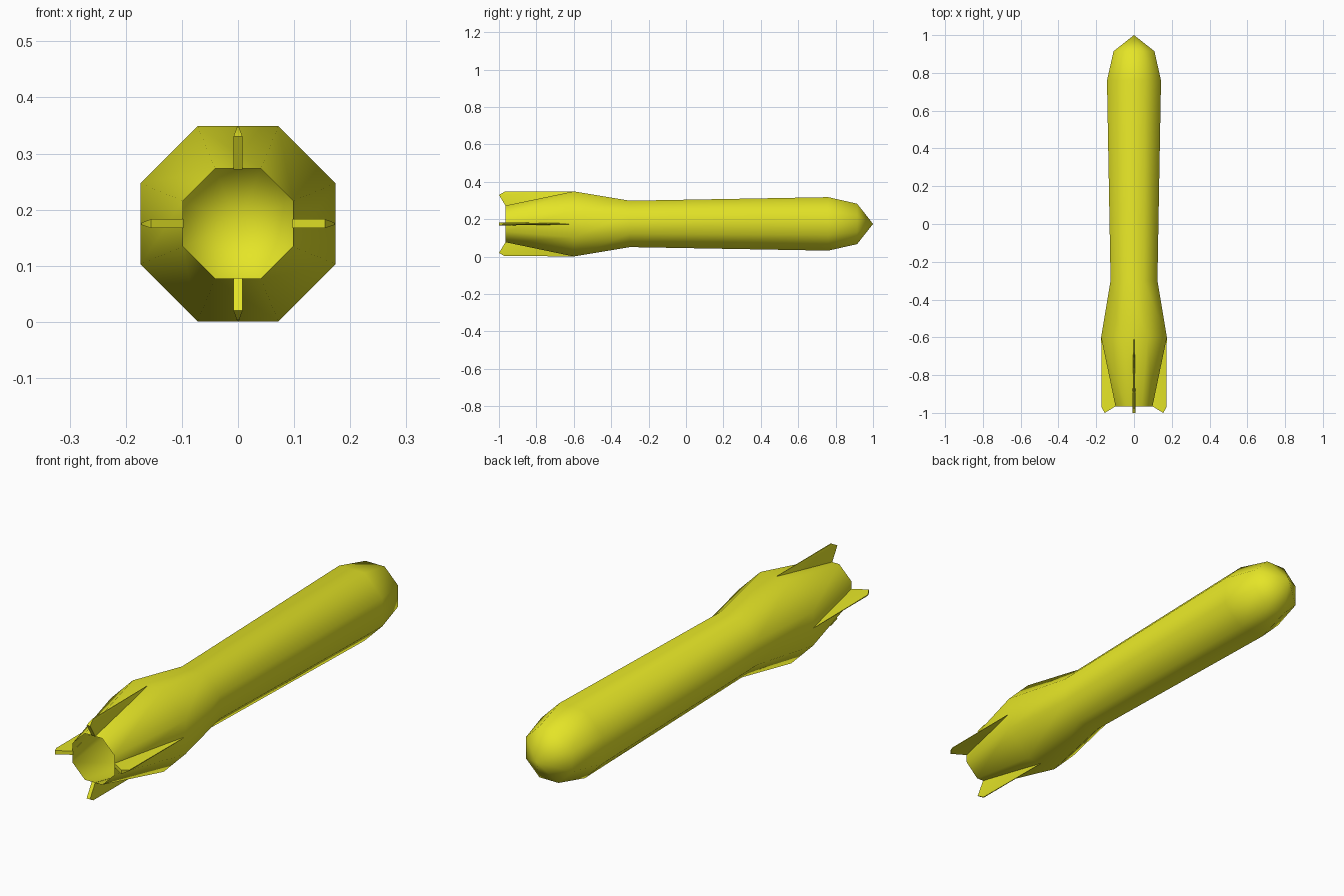
import bpy, bmesh, math

if "Cube" in bpy.data.objects:
    bpy.data.objects.remove(bpy.data.objects["Cube"])

CZ = 0.175  # height of the long axis

yellow = bpy.data.materials.new("bright yellow")
yellow.diffuse_color = (0.78, 0.78, 0.02, 1)
yellow.use_nodes = True
yellow.node_tree.nodes["Principled BSDF"].inputs["Base Color"].default_value = yellow.diffuse_color


def finish(name, bm, angle=None):
    bmesh.ops.recalc_face_normals(bm, faces=bm.faces[:])
    me = bpy.data.meshes.new(name)
    bm.to_mesh(me)
    bm.free()
    me.materials.append(yellow)
    ob = bpy.data.objects.new(name, me)
    bpy.context.collection.objects.link(ob)
    bpy.context.view_layer.objects.active = ob
    ob.select_set(True)
    if angle is None:
        bpy.ops.object.shade_smooth()
    else:
        bpy.ops.object.shade_smooth_by_angle(angle=math.radians(angle))
    ob.select_set(False)
    return ob


# Hull: hollow eight-sided shell, open at the tail; (y, distance to flat side)
profile = [(-0.965, 0.098), (-0.6, 0.174), (-0.3, 0.124), (0.76, 0.143), (0.915, 0.108)]
bm = bmesh.new()
rings = []
for y, apothem in profile:
    r = apothem / math.cos(math.pi / 8)
    rings.append([bm.verts.new((r * math.cos(a), y, CZ + r * math.sin(a)))
                  for a in [math.pi / 8 + i * math.pi / 4 for i in range(8)]])
for lo, hi in zip(rings, rings[1:]):
    for i in range(8):
        j = (i + 1) % 8
        bm.faces.new((lo[i], lo[j], hi[j], hi[i]))
tip = bm.verts.new((0, 1.0, CZ))
for i in range(8):
    bm.faces.new((rings[-1][i], rings[-1][(i + 1) % 8], tip))
finish("hull", bm)

# Tail fins: outline points (radius, y, half thickness), bevelled to a thin outer edge
outline = [(0.097, -0.965, 0.008), (0.155, -1.0, 0.008), (0.172, -0.97, 0.002),
           (0.1735, -0.6, 0.001), (0.155, -0.69, 0.004)]
for k, side in enumerate(("right", "top", "left", "bottom")):
    c, s = math.cos(k * math.pi / 2), math.sin(k * math.pi / 2)
    bm = bmesh.new()
    sheets = [[bm.verts.new((r * c - t * d * s, y, CZ + r * s + t * d * c))
               for r, y, t in outline] for d in (1, -1)]
    for sheet in sheets:
        bm.faces.new((sheet[0], sheet[1], sheet[4]))
        bm.faces.new((sheet[1], sheet[2], sheet[3], sheet[4]))
    for i in range(5):
        j = (i + 1) % 5
        bm.faces.new((sheets[0][i], sheets[0][j], sheets[1][j], sheets[1][i]))
    finish(side + "_fin", bm, 50)
